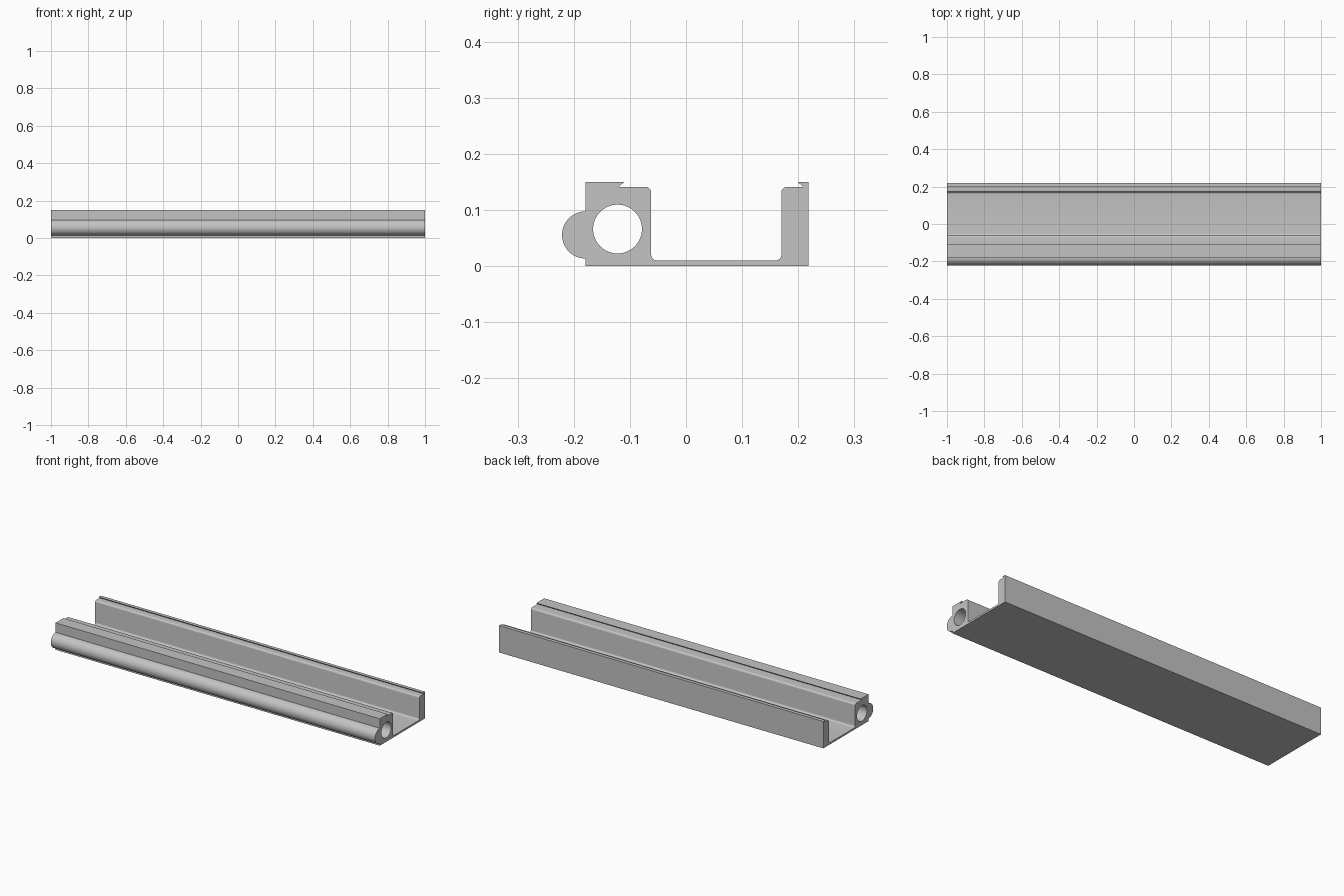
import bpy
import bmesh
from math import cos, sin, pi, radians
from mathutils import Vector

cube = bpy.data.objects.get("Cube")
if cube:
    bpy.data.objects.remove(cube, do_unlink=True)

LENGTH = 2.0
FILLET = 0.01


def arc(y, z, radius, start, end, steps):
    """Points of an arc in the y-z plane, angles in degrees."""
    angles = [radians(start + (end - start) * i / steps) for i in range(steps + 1)]
    return [(y + radius * cos(a), z + radius * sin(a)) for a in angles]


def extrude_profile(name, loops, material):
    """Fill closed loops (outline first, then holes) and extrude along x."""
    bm = bmesh.new()
    edges = []
    for loop in loops:
        verts = [bm.verts.new((-LENGTH / 2, y, z)) for y, z in loop]
        edges += [bm.edges.new((a, b)) for a, b in zip(verts, verts[1:] + verts[:1])]
    bmesh.ops.triangle_fill(bm, edges=edges, use_beauty=True, normal=Vector((-1, 0, 0)))
    result = bmesh.ops.extrude_face_region(bm, geom=bm.faces[:], use_keep_orig=True)
    moved = [v for v in result["geom"] if isinstance(v, bmesh.types.BMVert)]
    bmesh.ops.translate(bm, verts=moved, vec=(LENGTH, 0, 0))
    bmesh.ops.recalc_face_normals(bm, faces=bm.faces[:])
    mesh = bpy.data.meshes.new(name)
    bm.to_mesh(mesh)
    bm.free()
    mesh.materials.append(material)
    obj = bpy.data.objects.new(name, mesh)
    bpy.context.collection.objects.link(obj)
    bpy.ops.object.select_all(action="DESELECT")
    obj.select_set(True)
    bpy.context.view_layer.objects.active = obj
    bpy.ops.object.shade_smooth_by_angle(angle=radians(30))
    return obj


# Plain grey material
grey = bpy.data.materials.new("light_grey")
grey.use_nodes = True
colour = (0.55, 0.55, 0.55, 1)
grey.diffuse_color = colour
grey.node_tree.nodes["Principled BSDF"].inputs["Base Color"].default_value = colour

# Key positions of the cross-section
front, back = -0.179, 0.2185
inner_front, inner_back = -0.062, 0.17
floor, ledge, top = 0.01, 0.141, 0.15

# Outline: base, back wall with hooked lip, channel, front block, round bead
outline = [(front, 0), (back, 0), (back, top), (0.199, top), (0.209, ledge)]
outline += arc(inner_back + FILLET, ledge - FILLET, FILLET, 90, 180, 8)
outline += arc(inner_back - FILLET, floor + FILLET, FILLET, 0, -90, 8)
outline += arc(inner_front + FILLET, floor + FILLET, FILLET, 270, 180, 8)
outline += arc(inner_front - FILLET, ledge - FILLET, FILLET, 0, 90, 8)
outline += [(-0.12, ledge), (-0.11, top), (front, top)]
outline += arc(front, 0.0555, 0.042, 90, 270, 32)

# Round bore through the front block
bore = arc(-0.122, 0.066, 0.0435, 0, 360, 64)[:-1]

extrude_profile("channel_rail", [outline, bore], grey)
